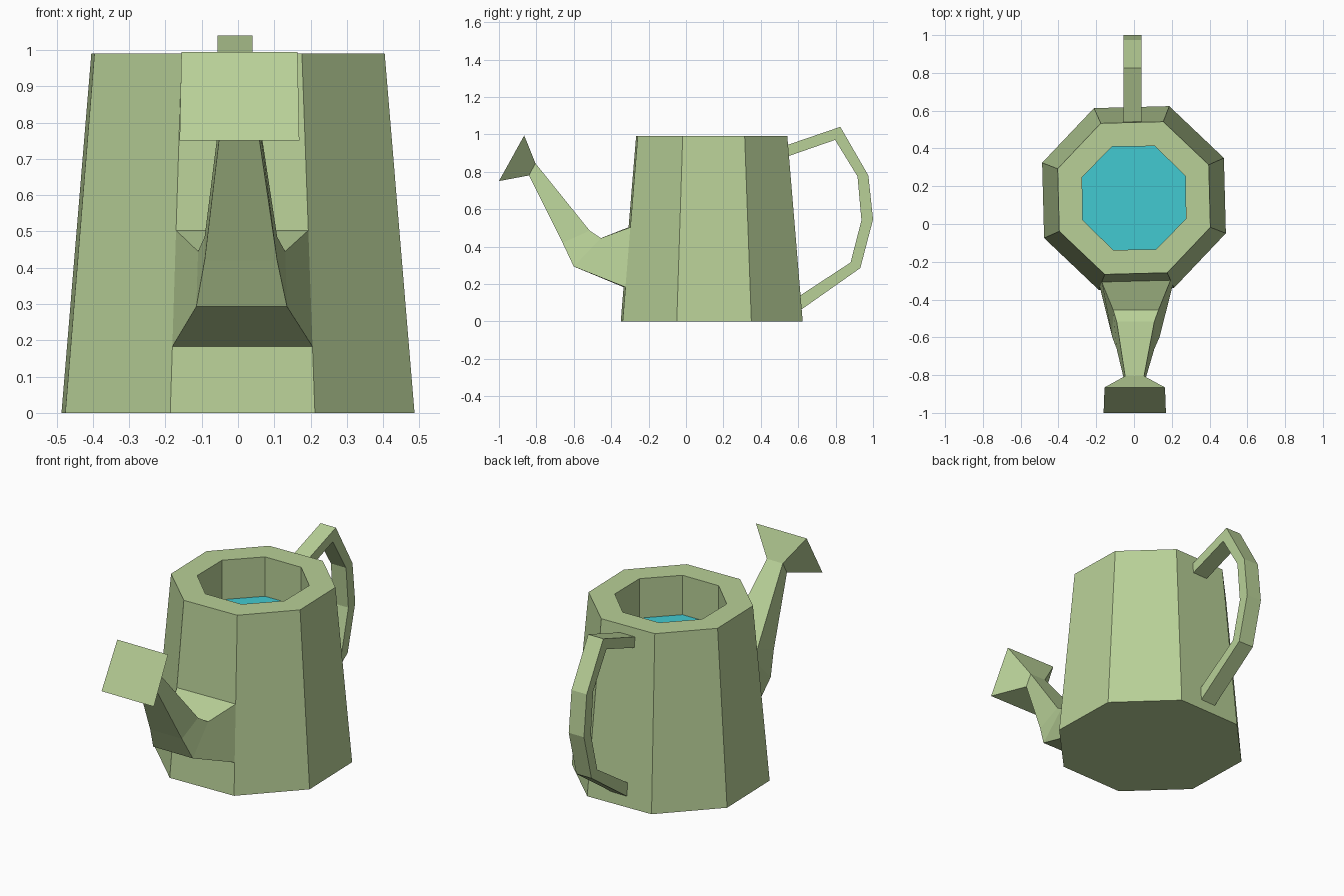
import bpy, bmesh, math

if "Cube" in bpy.data.objects:
    bpy.data.objects.remove(bpy.data.objects["Cube"])


def material(name, rgb):
    m = bpy.data.materials.new(name)
    m.diffuse_color = (*rgb, 1)
    m.use_nodes = True
    m.node_tree.nodes["Principled BSDF"].inputs["Base Color"].default_value = m.diffuse_color
    return m


GREEN = material("soft green", (0.48, 0.63, 0.31))
BLUE = material("water blue", (0.055, 0.59, 0.64))

CY = 0.1375          # body centre in y
TURN = 1.5           # slight twist of the octagon, degrees
HEIGHT = 0.99


def loft(name, rings, cap_start=True, cap_end=True, end_mat=0):
    """Skin consecutive rings of equal length into one mesh."""
    bm = bmesh.new()
    loops = [[bm.verts.new(p) for p in ring] for ring in rings]
    for a, b in zip(loops, loops[1:]):
        n = len(a)
        for i in range(n):
            j = (i + 1) % n
            bm.faces.new((a[i], a[j], b[j], b[i]))
    if cap_start:
        bm.faces.new(loops[0])
    if cap_end:
        bm.faces.new(loops[-1]).material_index = end_mat
    bmesh.ops.recalc_face_normals(bm, faces=bm.faces[:])
    me = bpy.data.meshes.new(name)
    bm.to_mesh(me)
    bm.free()
    ob = bpy.data.objects.new(name, me)
    bpy.context.collection.objects.link(ob)
    me.materials.append(GREEN)
    if end_mat:
        me.materials.append(BLUE)
    return ob


def octagon(r, z, turn=TURN):
    return [(r * math.cos(math.radians(22.5 + turn + 45 * k)),
             CY + r * math.sin(math.radians(22.5 + turn + 45 * k)), z)
            for k in range(8)]


def body_radius(z):
    return 0.521 + (0.433 - 0.521) * z / HEIGHT


# Tapered octagonal can with thick rim; the well ends in the water surface
loft("can_body_with_water", [
    octagon(body_radius(0), 0),
    octagon(body_radius(HEIGHT), HEIGHT),
    octagon(0.296, HEIGHT, 0.6),
    octagon(0.296, 0.765, 0.6),
], end_mat=1)


# Spout: grows from the front body face, bends up, flares into the rose
def section(dx, low, high):
    (wl, yl, zl), (wh, yh, zh) = low, high
    return [(dx - wl, yl, zl), (dx + wl, yl, zl),
            (dx + wh, yh, zh), (dx - wh, yh, zh)]


low, high = (octagon(body_radius(z), z) for z in (0.183, 0.503))
base = [low[5], low[6], high[6], high[5]]
loft("spout", [
    base,
    section(0.01, (0.125, -0.60, 0.293), (0.12, -0.455, 0.445)),
    section(0.008, (0.10, -0.66, 0.42), (0.10, -0.515, 0.485)),
    section(0.003, (0.052, -0.84, 0.78), (0.05, -0.805, 0.845)),
    section(0.004, (0.165, -1.0, 0.75), (0.16, -0.865, 0.994)),
], cap_start=False)

# Handle: bent square bar from (outer, inner) profile points in the y-z plane
outer = [(0.533, 0.94), (0.825, 1.04), (0.975, 0.78),
         (1.0, 0.545), (0.932, 0.285), (0.605, 0.055)]
inner = [(0.538, 0.88), (0.797, 0.97), (0.917, 0.775),
         (0.938, 0.54), (0.88, 0.315), (0.598, 0.13)]
X0, X1 = -0.056, 0.04
loft("handle", [[(X0, *o), (X1, *o), (X1, *i), (X0, *i)]
                for o, i in zip(outer, inner)])
